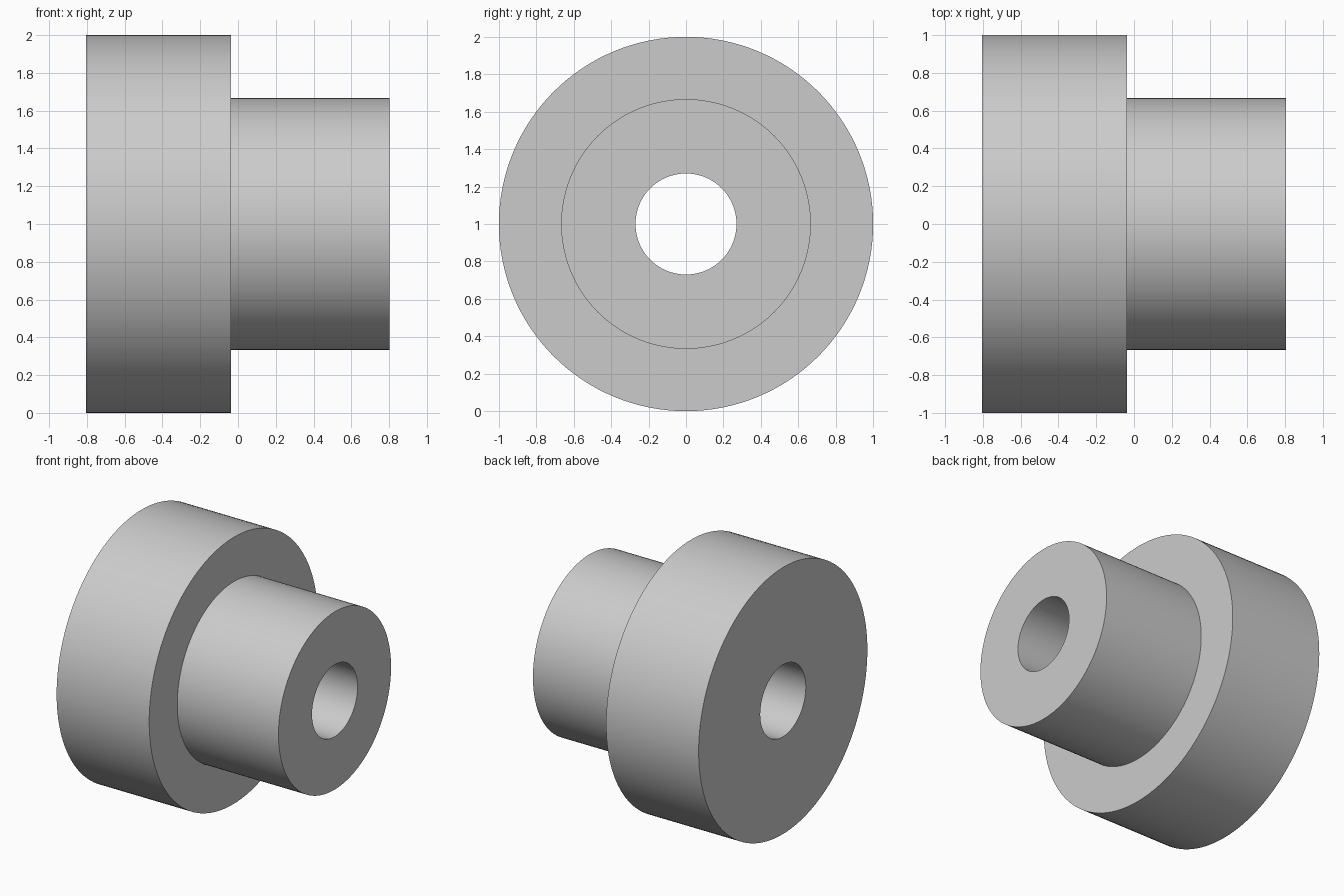
import bpy, bmesh
from math import cos, sin, tau

if "Cube" in bpy.data.objects:
    bpy.data.objects.remove(bpy.data.objects["Cube"])

SEGMENTS = 128
AXIS_Z = 1.0

# Closed half-section of the stepped bushing: (x along axis, radius)
profile = [
    (-0.805, 0.27), (-0.805, 1.0),
    (-0.037, 1.0), (-0.037, 0.667),
    (0.803, 0.667), (0.803, 0.27),
]


def revolve(name, section):
    """Spin a closed section around the x axis into a solid ring."""
    bm = bmesh.new()
    rings = []
    for i in range(SEGMENTS):
        a = tau * i / SEGMENTS
        rings.append([bm.verts.new((x, r * cos(a), AXIS_Z + r * sin(a)))
                      for x, r in section])
    n = len(section)
    for i in range(SEGMENTS):
        here, there = rings[i], rings[(i + 1) % SEGMENTS]
        for j in range(n):
            k = (j + 1) % n
            bm.faces.new((here[j], here[k], there[k], there[j]))
    bmesh.ops.recalc_face_normals(bm, faces=bm.faces)
    mesh = bpy.data.meshes.new(name)
    bm.to_mesh(mesh)
    bm.free()
    obj = bpy.data.objects.new(name, mesh)
    bpy.context.collection.objects.link(obj)
    return obj


# Flange, hub and through bore in one turned part
bushing = revolve("flanged_bushing", profile)

# Smooth walls, sharp rims
bpy.context.view_layer.objects.active = bushing
bushing.select_set(True)
bpy.ops.object.shade_smooth_by_angle(angle=0.52)
